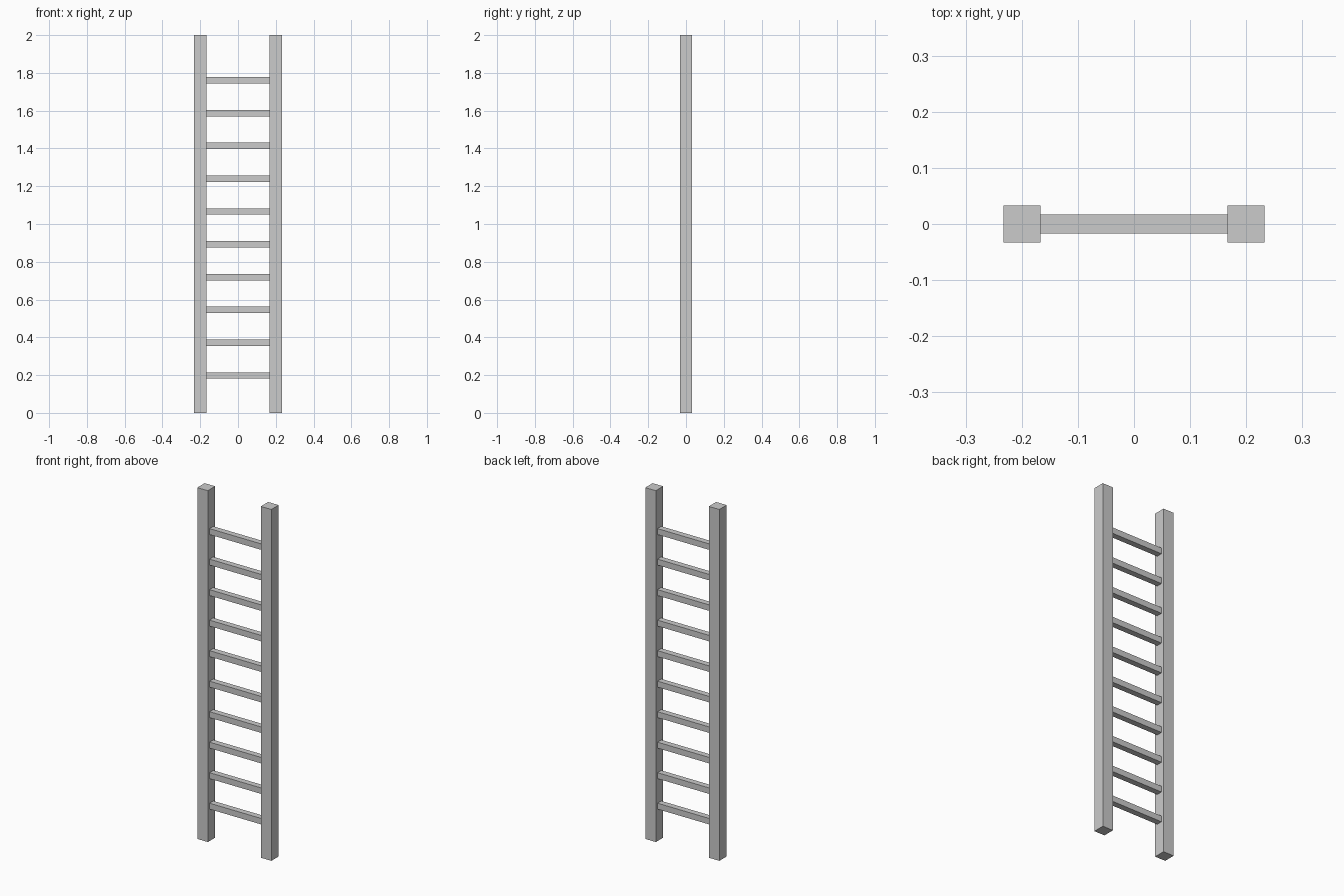
import bpy

if "Cube" in bpy.data.objects:
    bpy.data.objects.remove(bpy.data.objects["Cube"])

RAIL = 0.066            # square rail thickness
RAIL_X = 0.2            # rail centre offset
HEIGHT = 2.0
RUNG = 0.034            # square rung thickness
RUNG_COUNT = 10
FIRST_Z, LAST_Z = 0.198, 1.761


def box(name, center, size):
    bpy.ops.mesh.primitive_cube_add(size=1, location=center)
    ob = bpy.context.object
    ob.name = name
    ob.scale = size
    bpy.ops.object.transform_apply(location=False, rotation=False, scale=True)
    return ob


# Upright side rails
for side, label in ((-1, "left"), (1, "right")):
    box(f"{label}_rail", (side * RAIL_X, 0, HEIGHT / 2), (RAIL, RAIL, HEIGHT))

# Rungs spanning between the inner rail faces
span = 2 * RAIL_X - RAIL
step = (LAST_Z - FIRST_Z) / (RUNG_COUNT - 1)
for i in range(RUNG_COUNT):
    box(f"rung_{i + 1}", (0, 0, FIRST_Z + i * step), (span, RUNG, RUNG))
